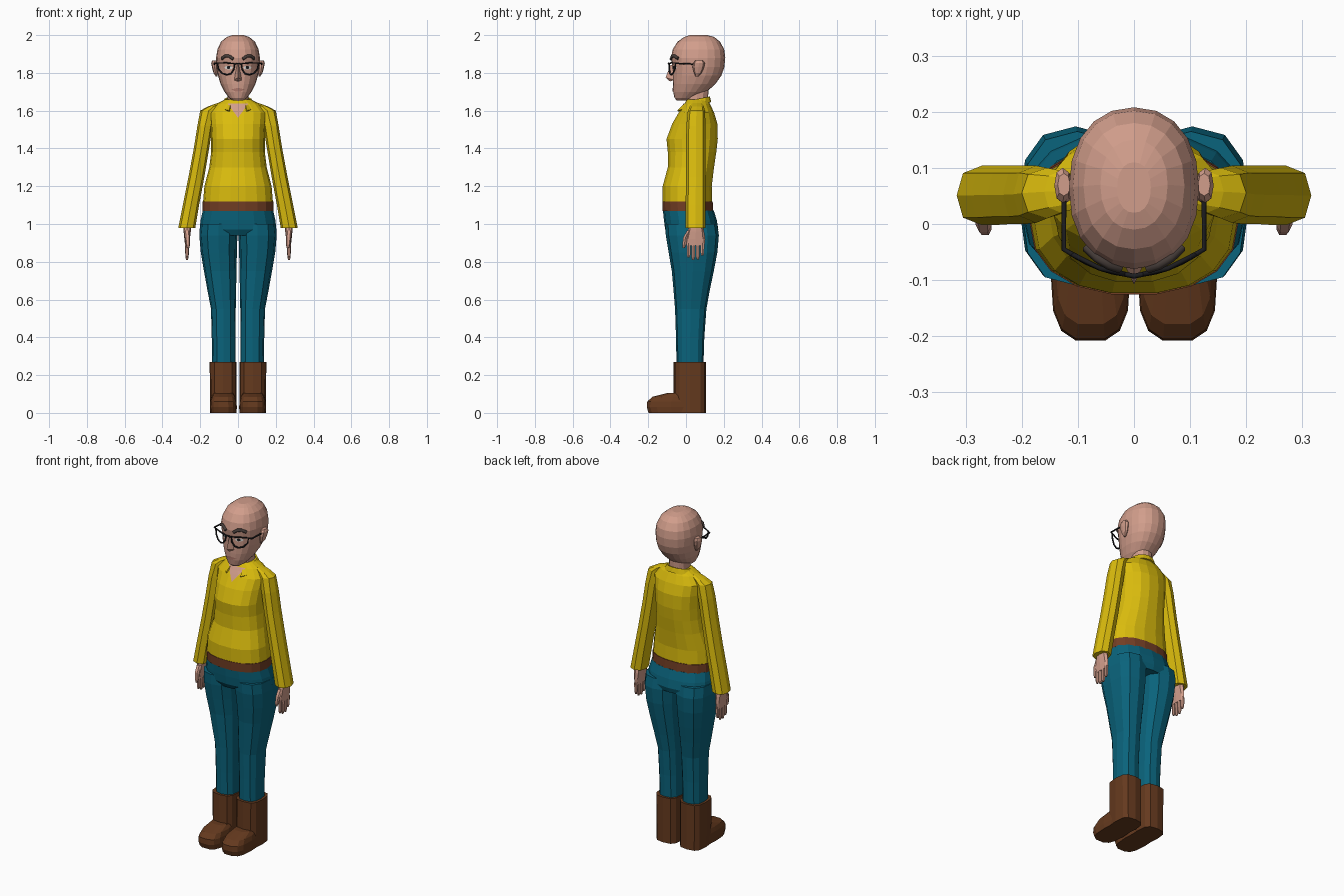
import bpy, bmesh, math
from mathutils import Vector
from mathutils.bvhtree import BVHTree


def mat(name, rgb):
    m = bpy.data.materials.new(name)
    m.diffuse_color = (*rgb, 1)
    return m


SKIN = mat("skin", (0.64, 0.34, 0.26))
LIPS = mat("lips", (0.42, 0.19, 0.15))
YELLOW = mat("yellow_shirt", (0.70, 0.50, 0.004))
TEAL = mat("teal_trousers", (0.003, 0.125, 0.20))
BROWN = mat("brown_leather", (0.13, 0.042, 0.013))
BELT = mat("belt_brown", (0.17, 0.048, 0.018))
BLACK = mat("black_frame", (0.012, 0.012, 0.014))
HAIR = mat("brow_hair", (0.06, 0.045, 0.04))
WHITE = mat("eye_white", (0.75, 0.73, 0.70))


def finish(bm, name, material):
    bmesh.ops.recalc_face_normals(bm, faces=bm.faces)
    me = bpy.data.meshes.new(name)
    bm.to_mesh(me)
    bm.free()
    me.materials.append(material)
    ob = bpy.data.objects.new(name, me)
    bpy.context.collection.objects.link(ob)
    return ob


def loft(name, rings, material, n=12, p=2.3, s=1):
    """Stack of rounded rings (z, x0, x1, y0, y1), mirrored when s = -1."""
    bm = bmesh.new()
    loops = []
    for z, x0, x1, y0, y1 in rings:
        loop = []
        for i in range(n):
            a = 2 * math.pi * i / n
            c, d = math.cos(a), math.sin(a)
            u = math.copysign(abs(c) ** (2 / p), c)
            v = math.copysign(abs(d) ** (2 / p), d)
            loop.append(bm.verts.new((s * ((x0 + x1) / 2 + u * (x1 - x0) / 2),
                                      (y0 + y1) / 2 + v * (y1 - y0) / 2, z)))
        loops.append(loop)
    for a, b in zip(loops, loops[1:]):
        for i in range(n):
            j = (i + 1) % n
            bm.faces.new((a[i], a[j], b[j], b[i]))
    bm.faces.new(loops[0])
    bm.faces.new(loops[-1])
    return finish(bm, name, material)


def sym(rings):
    return [(z, -h, h, a, b) for z, h, a, b in rings]


def tree(ob):
    bm = bmesh.new()
    bm.from_mesh(ob.data)
    t = BVHTree.FromBMesh(bm)
    bm.free()
    return t


def front(t, x, z):
    hit = t.ray_cast(Vector((x, -1, z)), Vector((0, 1, 0)))[0]
    return hit.y if hit else 0.0


def patch(name, pts, material, t, off):
    """Flat outline (x, z) laid on the front of a body part."""
    bm = bmesh.new()
    f = bm.faces.new([bm.verts.new((x, 0, z)) for x, z in pts])
    bmesh.ops.triangulate(bm, faces=[f])
    bmesh.ops.subdivide_edges(bm, edges=bm.edges, cuts=3, use_grid_fill=True)
    for v in bm.verts:
        v.co.y = front(t, v.co.x, v.co.z) - off
    return finish(bm, name, material)


def tube(name, pts, r, material, cyclic=False):
    cu = bpy.data.curves.new(name, 'CURVE')
    cu.dimensions = '3D'
    cu.bevel_depth, cu.bevel_resolution, cu.use_fill_caps = r, 1, True
    sp = cu.splines.new('POLY')
    sp.points.add(len(pts) - 1)
    for q, co in zip(sp.points, pts):
        q.co = (*co, 1)
    sp.use_cyclic_u = cyclic
    tmp = bpy.data.objects.new(name + "_path", cu)
    me = bpy.data.meshes.new_from_object(tmp)
    bpy.data.objects.remove(tmp)
    me.materials.clear()
    me.materials.append(material)
    ob = bpy.data.objects.new(name, me)
    bpy.context.collection.objects.link(ob)


# Head and neck
head = loft("head", sym([
    (1.655, .03, -.05, .02), (1.668, .048, -.061, .055), (1.70, .072, -.068, .11),
    (1.74, .092, -.07, .155), (1.785, .106, -.07, .187), (1.83, .113, -.072, .203),
    (1.88, .116, -.08, .208), (1.925, .109, -.07, .202), (1.965, .09, -.045, .18),
    (1.99, .06, -.01, .15), (2.0, .03, .02, .11)]), SKIN, 20, 2.2)
loft("neck", sym([(1.56, .06, .0, .12), (1.63, .055, .0, .115), (1.73, .055, .0, .12)]), SKIN, 12)
face = tree(head)

# Shirt body, belt and hips
shirt = loft("shirt_body", sym([
    (1.115, .185, -.125, .14), (1.20, .178, -.125, .138), (1.30, .152, -.098, .15),
    (1.38, .142, -.098, .162), (1.45, .142, -.105, .17), (1.53, .146, -.075, .168),
    (1.59, .152, -.04, .15), (1.635, .115, -.01, .128), (1.66, .068, .005, .115)]), YELLOW, 18)
loft("belt", sym([(1.068, .187, -.125, .146), (1.12, .187, -.127, .143)]), BELT, 18)
loft("hips", sym([(.94, .19, -.09, .16), (.97, .203, -.11, .171),
                  (1.02, .198, -.117, .163), (1.072, .186, -.122, .147)]), TEAL, 16)

# Open neckline and collar
patch("neckline", [(-.055, 1.638), (0, 1.562), (.055, 1.638)], SKIN, tree(shirt), .005)
bm = bmesh.new()
edge = []
for i in range(13):
    a = math.radians(-150 + 25 * i)
    t = (1 - math.cos(a)) / 2
    c = math.cos(a)
    edge.append((bm.verts.new((.068 * math.sin(a), .06 + .062 * c, 1.674 - .03 * t)),
                 bm.verts.new((.092 * math.sin(a), .055 + (.075 if c > 0 else .115) * c, 1.645 - .05 * t))))
for a, b in zip(edge, edge[1:]):
    bm.faces.new((a[0], b[0], b[1], a[1]))
collar = finish(bm, "collar", YELLOW)
md = collar.modifiers.new("thickness", 'SOLIDIFY')
md.thickness, md.offset = .008, 0

# Nose
bm = bmesh.new()
v = [bm.verts.new(c) for c in [(-.010, -.06, 1.845), (.010, -.06, 1.845), (0, -.082, 1.842),
                               (0, -.108, 1.775), (-.022, -.062, 1.762), (.022, -.062, 1.762),
                               (0, -.085, 1.755)]]
for f in [(0, 2, 3, 4), (2, 1, 5, 3), (3, 6, 4), (3, 5, 6), (0, 1, 2), (4, 6, 5), (0, 4, 5, 1)]:
    bm.faces.new([v[i] for i in f])
finish(bm, "nose", SKIN)

# Mouth
patch("mouth", [(-.036, 1.712), (-.01, 1.719), (.01, 1.719), (.036, 1.712), (.014, 1.702), (-.014, 1.702)],
      LIPS, face, .004)


def oval(cx, cz, rx, rz, n=10):
    return [(cx + rx * math.cos(2 * math.pi * i / n), cz + rz * math.sin(2 * math.pi * i / n)) for i in range(n)]


def lens_y(x):
    return -.09 + 3 * x * x


for s, side in ((1, "left"), (-1, "right")):
    # Eyes and brows
    patch(side + "_eye", oval(s * .05, 1.828, .022, .010), WHITE, face, .003)
    patch(side + "_pupil", oval(s * .05, 1.829, .009, .009, 8), BLACK, face, .005)
    tube(side + "_brow", [(s * x, front(face, s * x, z) - .004, z) for x, z in
                          ((.025, 1.873), (.045, 1.888), (.065, 1.89), (.085, 1.876))], .009, HAIR)

    # Glasses
    rim = [(.018, 1.848), (.06, 1.853), (.108, 1.852), (.104, 1.822), (.085, 1.798),
           (.06, 1.79), (.038, 1.796), (.022, 1.818)]
    tube(side + "_lens_rim", [(s * x, lens_y(x), z) for x, z in rim], .0045, BLACK, True)
    tube(side + "_temple", [(s * .106, lens_y(.106), 1.85), (s * .125, -.045, 1.85),
                            (s * .125, .05, 1.846)], .0045, BLACK)

    # Ear
    loft(side + "_ear", [(1.782, .108, .118, .05, .066), (1.80, .108, .13, .042, .083),
                         (1.83, .11, .138, .035, .096), (1.852, .112, .142, .038, .1),
                         (1.866, .114, .136, .05, .09)], SKIN, 8, 2.3, s)

    # Sleeve
    loft(side + "_sleeve", [
        (.98, .226, .316, -.002, .104), (1.10, .206, .292, -.002, .104), (1.25, .178, .262, .0, .104),
        (1.40, .153, .234, .0, .104), (1.52, .134, .215, .002, .104), (1.60, .11, .2, .01, .1),
        (1.622, .10, .16, .02, .095), (1.64, .08, .11, .03, .085)], YELLOW, 8, 2.4, s)

    # Hand
    loft(side + "_palm", [(.885, .259, .28, .002, .098), (.92, .255, .284, -.002, .102),
                          (.96, .25, .288, .008, .096), (1.0, .25, .29, .02, .086)], SKIN, 8, 2.6, s)
    for i, tip in enumerate((.822, .81, .812, .832)):
        y = .003 + .0245 * i
        loft(f"{side}_finger_{i + 1}", [(tip, .265, .275, y + .004, y + .016), (tip + .015, .261, .279, y, y + .021),
                                        (.90, .259, .28, y, y + .022)], SKIN, 6, 2.3, s)
    loft(side + "_thumb", [(.872, .258, .27, -.018, -.006), (.89, .254, .276, -.021, .002),
                           (.93, .254, .282, -.016, .012), (.965, .255, .284, .004, .03)], SKIN, 6, 2.3, s)

    # Trouser leg
    loft(side + "_leg", [
        (.24, .014, .137, -.05, .092), (.40, .014, .139, -.053, .097), (.55, .012, .143, -.058, .108),
        (.65, .010, .162, -.066, .126), (.75, .008, .18, -.075, .147), (.85, .006, .197, -.092, .166),
        (.94, .003, .205, -.107, .174), (1.0, .003, .2, -.11, .165)], TEAL, 12, 2.5, s)

    # Boot shaft and foot
    loft(side + "_boot_shaft", [(0, .008, .148, -.065, .106), (.27, .008, .15, -.065, .106)], BROWN, 12, 3.2, s)
    loft(side + "_boot_foot", [(0, .008, .146, -.2, .05), (.03, .006, .149, -.21, .05), (.06, .008, .147, -.207, .05),
                               (.085, .014, .14, -.18, .05), (.105, .026, .128, -.1, .05)], BROWN, 14, 3, s)

# Glasses bridge
tube("glasses_bridge", [(-.019, lens_y(.019), 1.846), (0, -.093, 1.85), (.019, lens_y(.019), 1.846)], .0045, BLACK)
